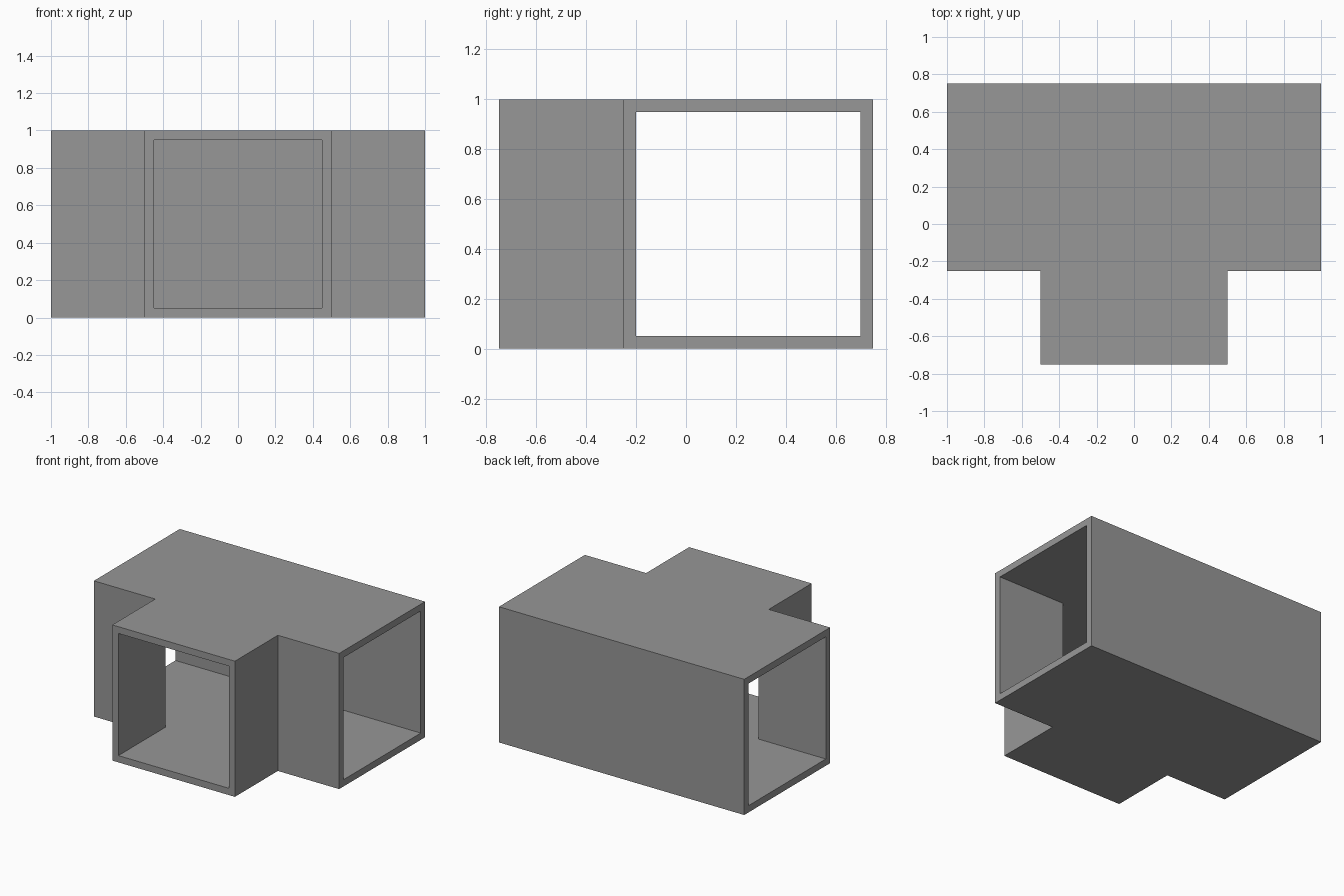
import bpy, bmesh

if "Cube" in bpy.data.objects:
    bpy.data.objects.remove(bpy.data.objects["Cube"])

WALL = 0.05


def tee_prism(name, half_len, half_branch, y_front, y_step, y_back, z0, z1):
    """Extrude a T-shaped plan, mirrored about x = 0, from z0 to z1."""
    right = [(half_branch, y_front), (half_branch, y_step),
             (half_len, y_step), (half_len, y_back)]
    outline = right + [(-x, y) for x, y in reversed(right)]
    bm = bmesh.new()
    base = bm.faces.new([bm.verts.new((x, y, z0)) for x, y in outline])
    top = bmesh.ops.extrude_face_region(bm, geom=[base])["geom"]
    bmesh.ops.translate(bm, vec=(0, 0, z1 - z0),
                        verts=[v for v in top if isinstance(v, bmesh.types.BMVert)])
    bmesh.ops.recalc_face_normals(bm, faces=bm.faces)
    mesh = bpy.data.meshes.new(name)
    bm.to_mesh(mesh)
    bm.free()
    obj = bpy.data.objects.new(name, mesh)
    bpy.context.collection.objects.link(obj)
    return obj


# Dark grey, shared by shell and passage so the cut faces match
dark_grey = bpy.data.materials.new("dark_grey")
dark_grey.diffuse_color = (0.31, 0.31, 0.31, 1.0)
dark_grey.use_nodes = True
dark_grey.node_tree.nodes["Principled BSDF"].inputs["Base Color"].default_value = dark_grey.diffuse_color

# Outer shell of the T-junction duct
duct = tee_prism("tee_duct", 1.0, 0.5, -0.75, -0.25, 0.75, 0.0, 1.0)
duct.data.materials.append(dark_grey)

# Hollow passage, running past the three open ends
passage = tee_prism("passage_cutter", 1.2, 0.5 - WALL, -0.95,
                    -0.25 + WALL, 0.75 - WALL, WALL, 1.0 - WALL)
passage.data.materials.append(dark_grey)
passage.hide_render = True

# Cut the passage and bake the result
cut = duct.modifiers.new("hollow", 'BOOLEAN')
cut.operation = 'DIFFERENCE'
cut.solver = 'EXACT'
cut.object = passage
bpy.context.view_layer.objects.active = duct
bpy.ops.object.modifier_apply(modifier=cut.name)
bpy.data.objects.remove(passage)
